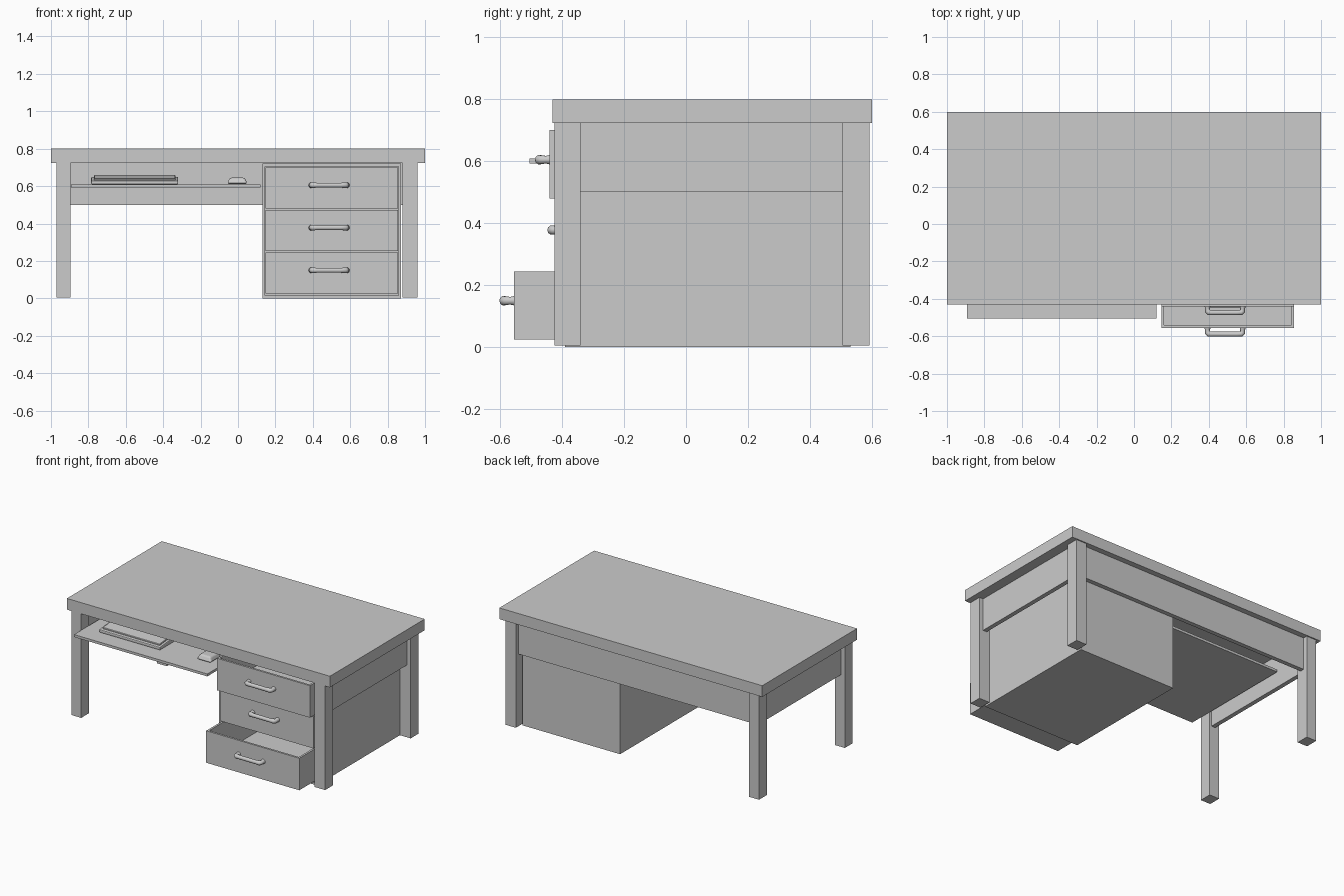
import bpy, bmesh

if "Cube" in bpy.data.objects:
    bpy.data.objects.remove(bpy.data.objects["Cube"])


def add_mesh(name, bm):
    bmesh.ops.recalc_face_normals(bm, faces=bm.faces)
    me = bpy.data.meshes.new(name)
    bm.to_mesh(me)
    bm.free()
    ob = bpy.data.objects.new(name, me)
    bpy.context.collection.objects.link(ob)
    return ob


def add_box(bm, x0, x1, y0, y1, z0, z1):
    vs = bmesh.ops.create_cube(bm, size=1)["verts"]
    for v in vs:
        v.co.x = x0 if v.co.x < 0 else x1
        v.co.y = y0 if v.co.y < 0 else y1
        v.co.z = z0 if v.co.z < 0 else z1


def boxes(name, *dims):
    bm = bmesh.new()
    for d in dims:
        add_box(bm, *d)
    return add_mesh(name, bm)


def bevel(ob, width, segments):
    m = ob.modifiers.new("bevel", "BEVEL")
    m.width, m.segments = width, segments


def extrude_x(name, profile, x0, x1):
    """Extrude a (y, z) profile along x."""
    bm = bmesh.new()
    a = [bm.verts.new((x0, y, z)) for y, z in profile]
    b = [bm.verts.new((x1, y, z)) for y, z in profile]
    bm.faces.new(a)
    bm.faces.new(b)
    for i in range(len(a)):
        j = (i + 1) % len(a)
        bm.faces.new((a[i], a[j], b[j], b[i]))
    return add_mesh(name, bm)


# Desk top and legs
boxes("desk_top", (-1, 1, -0.43, 0.60, 0.723, 0.80))
for side, x0, x1 in (("left", -0.97, -0.895), ("right", 0.88, 0.96)):
    boxes("front_leg_" + side, (x0, x1, -0.425, -0.34, 0.005, 0.723))
    boxes("back_leg_" + side, (x0, x1, 0.505, 0.592, 0.005, 0.723))

# Apron panels between the legs, set back from the leg faces
boxes("side_apron_left", (-0.94, -0.91, -0.34, 0.505, 0.50, 0.723))
boxes("side_apron_right", (0.90, 0.93, -0.34, 0.505, 0.50, 0.723))
boxes("back_apron", (-0.895, 0.88, 0.532, 0.562, 0.50, 0.723))

# Drawer cabinet, open at the front
CX0, CX1, CY0, CY1, T = 0.13, 0.872, -0.39, 0.53, 0.014
boxes("drawer_cabinet",
      (CX0, CX0 + T, CY0, CY1, 0, 0.72),
      (CX1 - T, CX1, CY0, CY1, 0, 0.72),
      (CX0 + T, CX1 - T, CY0, CY1, 0, T),
      (CX0 + T, CX1 - T, CY0, CY1, 0.72 - T, 0.72),
      (CX0 + T, CX1 - T, CY1 - T, CY1, T, 0.72 - T))


# Curved pull handle with flared feet
def handle(name, y, z):
    half = 0.094
    pts = [(-half, 0.004, 0.017), (-half, -0.012, 0.013), (-half, -0.026, 0.0145),
           (-half + 0.008, -0.033, 0.0155), (-half + 0.03, -0.034, 0.0135)]
    pts += [(-x, d, r) for x, d, r in reversed(pts)]
    cu = bpy.data.curves.new(name, "CURVE")
    cu.dimensions = "3D"
    cu.bevel_depth = 1.0
    cu.bevel_resolution = 3
    cu.use_fill_caps = True
    sp = cu.splines.new("POLY")
    sp.points.add(len(pts) - 1)
    for p, (x, d, r) in zip(sp.points, pts):
        p.co = (0.487 + x, y + d, z, 1)
        p.radius = r
    sp.use_smooth = True
    ob = bpy.data.objects.new(name, cu)
    bpy.context.collection.objects.link(ob)


# Open-topped drawers, pulled out by different amounts
for label, yf, z0, z1 in (("top", -0.44, 0.48, 0.70),
                          ("middle", -0.40, 0.253, 0.473),
                          ("bottom", -0.555, 0.025, 0.245)):
    x0, x1, yb, t = 0.147, 0.855, yf + 0.88, 0.014
    boxes(label + "_drawer",
          (x0, x1, yf, yf + t, z0, z1),
          (x0, x0 + t, yf + t, yb, z0, z1),
          (x1 - t, x1, yf + t, yb, z0, z1),
          (x0 + t, x1 - t, yb - t, yb, z0, z1),
          (x0 + t, x1 - t, yf + t, yb - t, z0, z0 + t))
    handle(label + "_drawer_handle", yf, z0 + 0.125)

# Sliding keyboard tray
boxes("keyboard_tray", (-0.893, 0.12, -0.505, 0.31, 0.592, 0.609))

# Keyboard: wedge body with a raised key block
body = extrude_x("keyboard_body", [(-0.39, 0.609), (-0.39, 0.630), (-0.19, 0.650),
                                   (-0.19, 0.609)], -0.785, -0.32)
bevel(body, 0.006, 2)
keys = extrude_x("keyboard_key_block", [(-0.372, 0.628), (-0.372, 0.640), (-0.205, 0.659),
                                        (-0.205, 0.640)], -0.77, -0.335)
bevel(keys, 0.003, 1)

# Mouse: tapered rounded block
bm = bmesh.new()
add_box(bm, -0.058, 0.050, -0.37, -0.23, 0.612, 0.645)
for v in bm.verts:
    if v.co.z > 0.63:
        v.co.x = -0.004 + (v.co.x + 0.004) * 0.75
        v.co.y = -0.30 + (v.co.y + 0.30) * 0.75
mouse = add_mesh("mouse", bm)
bevel(mouse, 0.010, 3)
